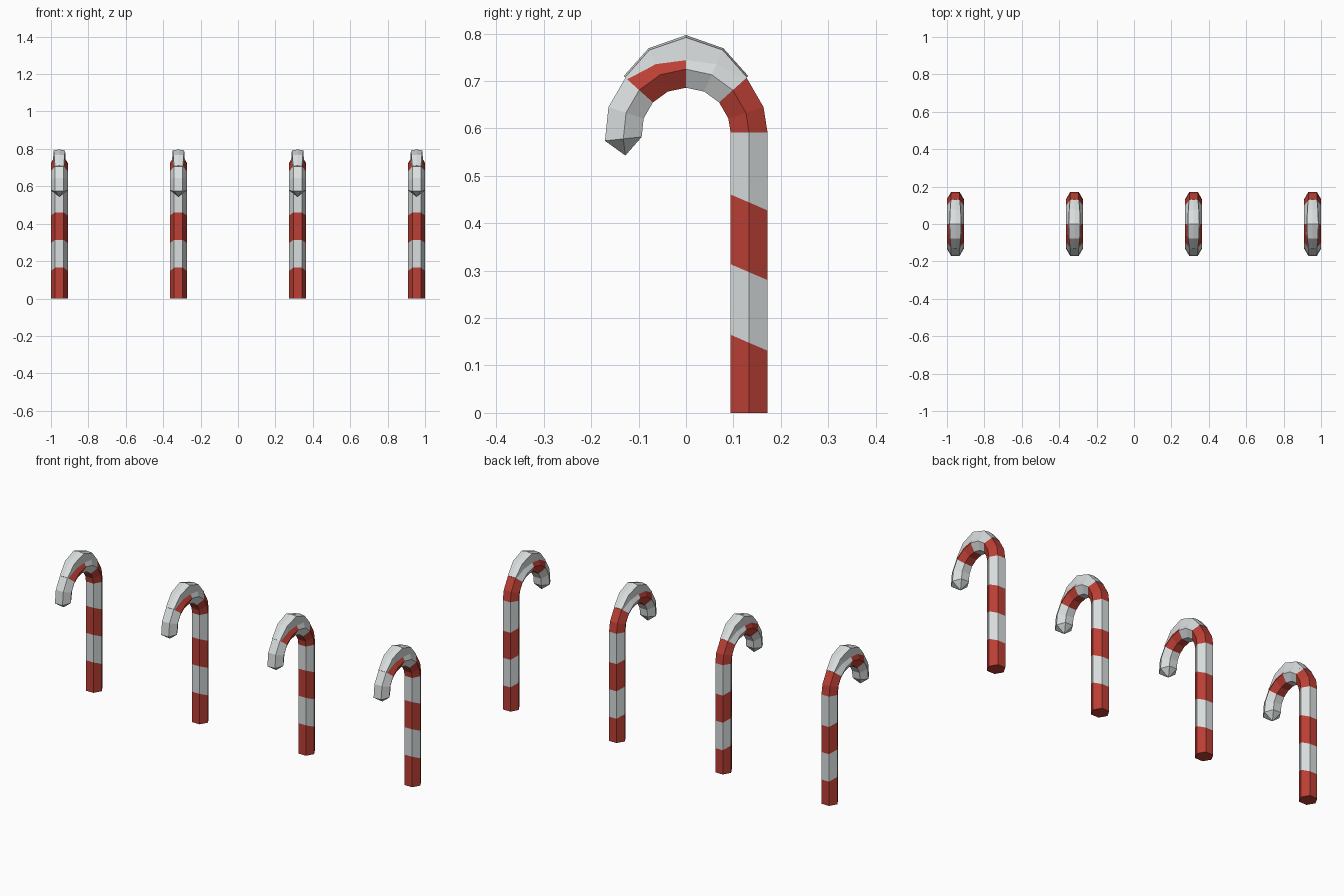
import bpy, bmesh
from math import sin, cos, radians

default = bpy.data.objects.get("Cube")
if default:
    bpy.data.objects.remove(default)


def make_material(name, rgb):
    mat = bpy.data.materials.new(name)
    mat.use_nodes = True
    mat.diffuse_color = (*rgb, 1)
    mat.node_tree.nodes["Principled BSDF"].inputs["Base Color"].default_value = (*rgb, 1)
    return mat


MATERIALS = [make_material("candy red", (0.50, 0.05, 0.035)),
             make_material("sugar white", (0.70, 0.73, 0.73))]
RED, WHITE = 0, 1

RADIUS = 0.045      # hexagon corner radius
BEND = 0.133        # radius of the hook's centre line
HOOK_Z = 0.592      # height where the hook begins
SLANT = 0.43        # tilt of the stem stripes


def on_hook(x, r, degrees):
    """Point at sideways offset x and distance r from the hook's centre."""
    a = radians(degrees)
    return (x, r * cos(a), HOOK_Z + r * sin(a))


def hexagon():
    return [(RADIUS * cos(radians(60 * k)), RADIUS * sin(radians(60 * k))) for k in range(6)]


def loft(name, rings, colours, tip=None):
    """Join closed rings, one colour per band, ending in a cap or a point."""
    bm = bmesh.new()
    loops = [[bm.verts.new(p) for p in ring] for ring in rings]
    n = len(loops[0])

    def face(verts, colour):
        bm.faces.new(verts).material_index = colour

    for low, high, colour in zip(loops, loops[1:], colours):
        for i in range(n):
            j = (i + 1) % n
            face((low[i], low[j], high[j], high[i]), colour)
    face(loops[0][::-1], colours[0])
    if tip:
        point = bm.verts.new(tip)
        for i in range(n):
            face((loops[-1][i], loops[-1][(i + 1) % n], point), colours[-1])
    else:
        face(loops[-1], colours[-1])
    bmesh.ops.recalc_face_normals(bm, faces=bm.faces)
    mesh = bpy.data.meshes.new(name)
    bm.to_mesh(mesh)
    bm.free()
    for mat in MATERIALS:
        mesh.materials.append(mat)
    return mesh


# Striped cane: straight stem with slanted stripes, then the hook
rings = [[(x, BEND + v, 0) for x, v in hexagon()]]
for z in (0.148, 0.297, 0.444):
    rings.append([(x, BEND + v, z - SLANT * v) for x, v in hexagon()])
colours = [RED, WHITE, RED, WHITE]
for angle in (0, 18, 42, 66, 90, 114, 138, 162, 186):
    rings.append([on_hook(x, BEND + v, angle) for x, v in hexagon()])
colours += [RED] * 2 + [WHITE] * 2 + [RED] * 2 + [WHITE] * 2
cane = loft("cane", rings, colours, tip=on_hook(0, BEND + 0.004, 201))

# Snow cap: base half width, base, shoulder and crest radius along the hook
end = (0.026, 0.167, 0.173, 0.177)
middle = (0.031, 0.157, 0.190, 0.194)
crown = (0.034, 0.152, 0.200, 0.205)
rings = []
for angle, (w, base, shoulder, crest) in zip((42, 66, 90, 114, 138),
                                             (end, middle, crown, middle, end)):
    section = [(-w, base), (-w * 0.9, shoulder), (0, crest), (w * 0.9, shoulder), (w, base)]
    rings.append([on_hook(x, r, angle) for x, r in section])
snow = loft("snow_cap", rings, [WHITE] * 4)

# Row of four canes
for i in range(4):
    for mesh in (cane, snow):
        obj = bpy.data.objects.new(f"{mesh.name}_{i + 1}", mesh)
        obj.location.x = (i - 1.5) * 0.6367
        bpy.context.collection.objects.link(obj)
